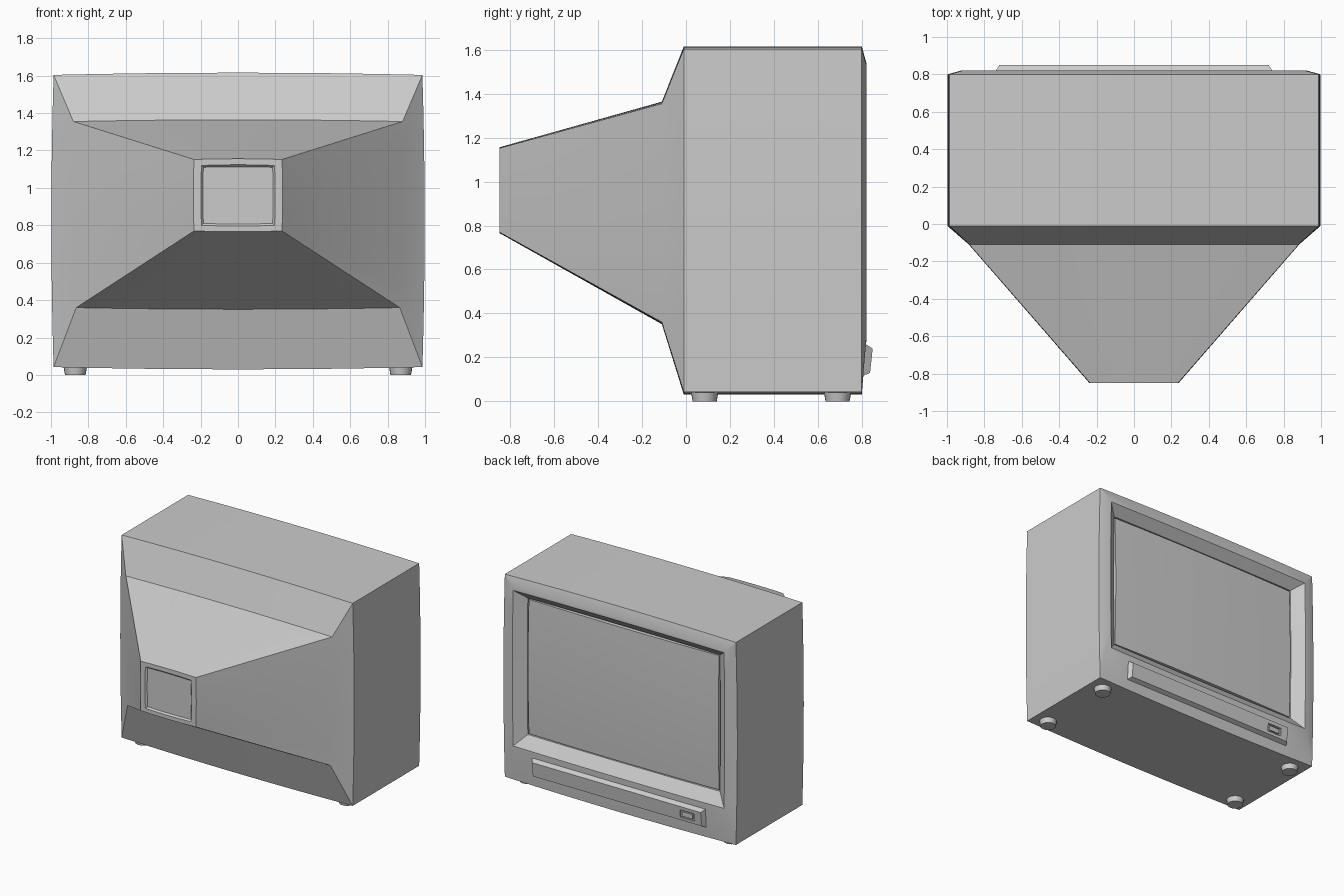
import bpy, bmesh, math

if "Cube" in bpy.data.objects:
    bpy.data.objects.remove(bpy.data.objects["Cube"])

SEG = 8  # segments along each side of a bulged rectangle


def finish(bm, name, smooth=True):
    bmesh.ops.recalc_face_normals(bm, faces=bm.faces)
    me = bpy.data.meshes.new(name)
    bm.to_mesh(me)
    bm.free()
    ob = bpy.data.objects.new(name, me)
    bpy.context.collection.objects.link(ob)
    if smooth:
        bpy.ops.object.select_all(action='DESELECT')
        bpy.context.view_layer.objects.active = ob
        ob.select_set(True)
        bpy.ops.object.shade_smooth_by_angle(angle=math.radians(18))
    return ob


def ring(bm, y, xb, xt, z0, z1, bulge):
    """Rectangle in XZ whose four sides bow gently outwards."""
    corners = [(-xb, z0), (xb, z0), (xt, z1), (-xt, z1)]
    normals = [(0, -1), (1, 0), (0, 1), (-1, 0)]
    verts = []
    for i in range(4):
        (ax, az), (bx, bz), n = corners[i], corners[(i + 1) % 4], normals[i]
        for s in range(SEG):
            t = s / SEG
            b = bulge * 4 * t * (1 - t)
            verts.append(bm.verts.new((ax + (bx - ax) * t + n[0] * b, y,
                                       az + (bz - az) * t + n[1] * b)))
    return verts


def loft(name, rings):
    bm = bmesh.new()
    loops = [ring(bm, *r) for r in rings]
    for a, b in zip(loops, loops[1:]):
        for i in range(len(a)):
            j = (i + 1) % len(a)
            bm.faces.new((a[i], a[j], b[j], b[i]))
    bm.faces.new(loops[0])
    bm.faces.new(loops[-1])
    return finish(bm, name)


def box(name, x0, x1, y0, y1, z0, z1):
    bm = bmesh.new()
    bmesh.ops.create_cube(bm, size=1)
    for v in bm.verts:
        v.co = ((x0 + x1) / 2 + v.co.x * (x1 - x0),
                (y0 + y1) / 2 + v.co.y * (y1 - y0),
                (z0 + z1) / 2 + v.co.z * (z1 - z0))
    return finish(bm, name, False)


# Cabinet: tube housing, shell, bezel and screen recess in one loft along y
loft("cabinet", [
    (-0.838, 0.185, 0.185, 0.81, 1.11, 0.003),
    (-0.85, 0.195, 0.195, 0.80, 1.12, 0.004),
    (-0.85, 0.235, 0.235, 0.77, 1.152, 0.004),
    (-0.11, 0.865, 0.88, 0.36, 1.355, 0.009),
    (-0.01, 0.986, 0.986, 0.042, 1.604, 0.012),
    (0.80, 0.986, 0.986, 0.042, 1.604, 0.012),
    (0.822, 0.91, 0.91, 0.295, 1.53, 0.008),
    (0.822, 0.90, 0.90, 0.31, 1.51, 0.006),
    (0.757, 0.82, 0.82, 0.395, 1.447, 0.004),
    (0.735, 0.82, 0.82, 0.395, 1.447, 0.004),
])

# Screen glass: slightly convex, with a skirt going back into the recess
bm = bmesh.new()
bmesh.ops.create_grid(bm, x_segments=12, y_segments=12, size=1)
for v in bm.verts:
    u, w = v.co.x, v.co.y
    v.co = (0.812 * u, 0.755 + 0.022 * (1 - u * u / 2 - w * w / 2), 0.921 + 0.518 * w)
edges = [e for e in bm.edges if e.is_boundary]
ext = bmesh.ops.extrude_edge_only(bm, edges=edges)
for v in ext["geom"]:
    if isinstance(v, bmesh.types.BMVert):
        v.co.y = 0.733
bmesh.ops.contextual_create(bm, geom=[e for e in bm.edges if e.is_boundary])
finish(bm, "screen")

# Control panel: bevelled bar on the lower bezel
panel = box("control_panel", -1, 1, 0, 1, 0, 1)
for v in panel.data.vertices:
    side = 1 if v.co.x > 0 else -1
    top, front = v.co.z > 0.5, v.co.y > 0.5
    if front:
        v.co = (side * 0.72, 0.85 if top else 0.838, 0.24 if top else 0.13)
    else:
        v.co = (side * 0.745, 0.81 if top else 0.795, 0.265 if top else 0.11)

# Button pocket and power button
pocket = box("button_pocket_cutter", -0.66, -0.54, 0.83, 0.9, 0.153, 0.213)
pocket.hide_render = True
pocket.hide_viewport = True
cut = panel.modifiers.new("pocket", 'BOOLEAN')
cut.object = pocket
cut.operation = 'DIFFERENCE'
cut.solver = 'EXACT'
box("power_button", -0.645, -0.555, 0.82, 0.842, 0.165, 0.201)

# Four round feet
for x in (-0.87, 0.87):
    for y in (0.085, 0.69):
        bm = bmesh.new()
        bmesh.ops.create_cone(bm, cap_ends=True, segments=20,
                              radius1=0.055, radius2=0.064, depth=0.05)
        bmesh.ops.translate(bm, verts=bm.verts, vec=(x, y, 0.025))
        finish(bm, "foot")
